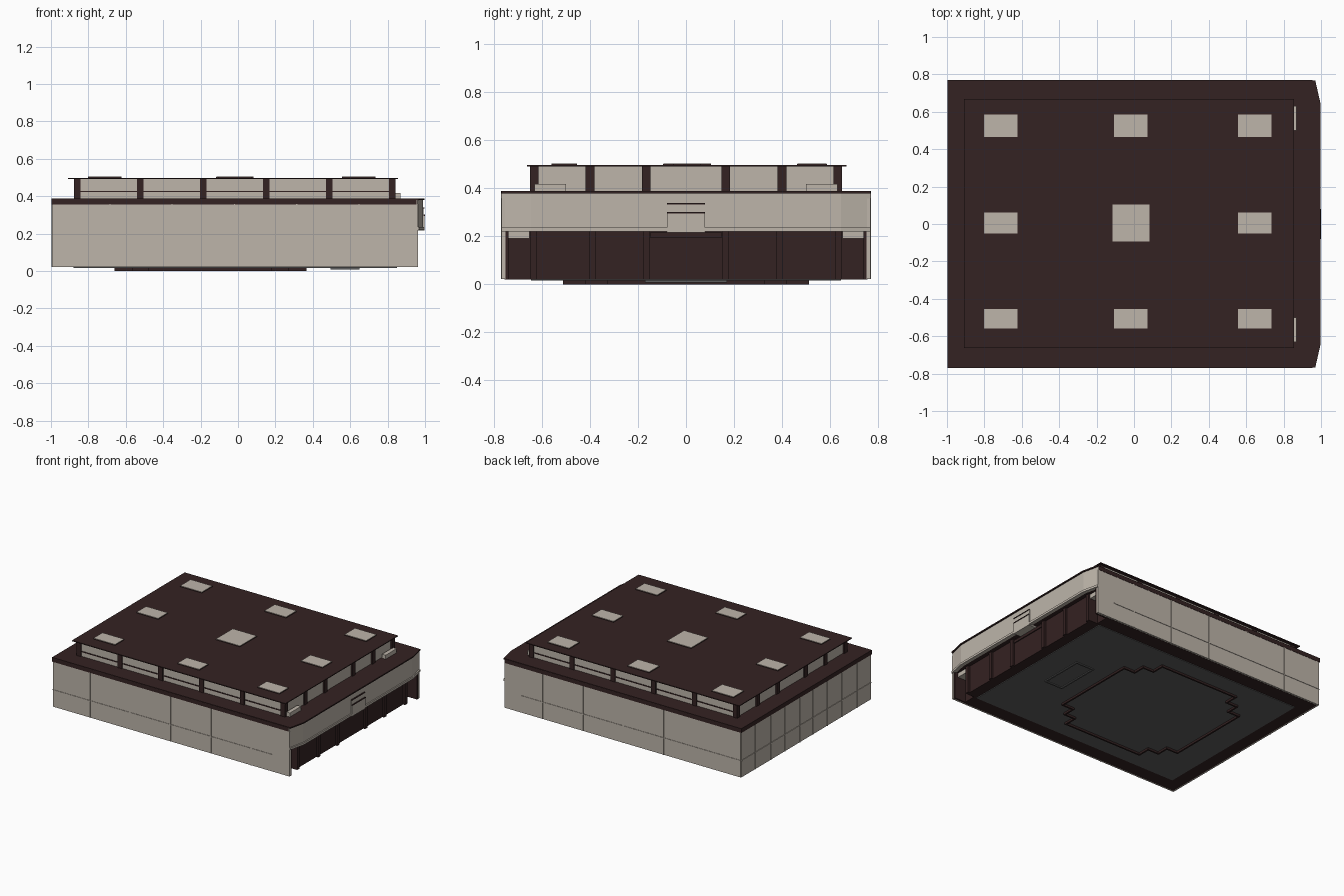
import bpy, bmesh

if "Cube" in bpy.data.objects:
    bpy.data.objects.remove(bpy.data.objects["Cube"])


def material(name, rgb):
    m = bpy.data.materials.new(name)
    m.diffuse_color = (*rgb, 1)
    m.use_nodes = True
    m.node_tree.nodes["Principled BSDF"].inputs["Base Color"].default_value = m.diffuse_color
    return m


CREAM = material("cream panel", (0.51, 0.46, 0.40))
DARK = material("dark brown", (0.034, 0.016, 0.016))
GREY = material("charcoal floor", (0.11, 0.11, 0.11))


def finish(bm, name, mat):
    bmesh.ops.recalc_face_normals(bm, faces=bm.faces)
    me = bpy.data.meshes.new(name)
    bm.to_mesh(me)
    bm.free()
    me.materials.append(mat)
    ob = bpy.data.objects.new(name, me)
    bpy.context.collection.objects.link(ob)
    return ob


def add_box(bm, x0, x1, y0, y1, z0, z1):
    vs = bmesh.ops.create_cube(bm, size=1)["verts"]
    for v in vs:
        v.co.x = x1 if v.co.x > 0 else x0
        v.co.y = y1 if v.co.y > 0 else y0
        v.co.z = z1 if v.co.z > 0 else z0


def boxes(name, mat, *dims):
    bm = bmesh.new()
    for d in dims:
        add_box(bm, *d)
    return finish(bm, name, mat)


def prism(name, mat, pts, z0, z1):
    bm = bmesh.new()
    f = bm.faces.new([bm.verts.new((x, y, z0)) for x, y in pts])
    r = bmesh.ops.extrude_face_region(bm, geom=[f])
    for g in r["geom"]:
        if isinstance(g, bmesh.types.BMVert):
            g.co.z = z1
    return finish(bm, name, mat)


def ring(name, mat, outer, inner, z0, z1):
    """Closed frame between two matching outlines."""
    bm = bmesh.new()
    loops = [[bm.verts.new((x, y, z)) for x, y in p]
             for p, z in ((outer, z0), (outer, z1), (inner, z1), (inner, z0))]
    n = len(outer)
    for a in range(4):
        p, q = loops[a], loops[(a + 1) % 4]
        for i in range(n):
            j = (i + 1) % n
            bm.faces.new((p[i], p[j], q[j], q[i]))
    return finish(bm, name, mat)


def rect(x0, x1, y0, y1):
    return [(x0, y0), (x1, y0), (x1, y1), (x0, y1)]


def mirror_y(d):
    x0, x1, y0, y1, z0, z1 = d
    return [d, (x0, x1, -y1, -y0, z0, z1)]


# --- ground storey -------------------------------------------------------
boxes("building_core", DARK, (-0.98, 0.87, -0.755, 0.755, 0.02, 0.36))
boxes("entrance_wall", DARK, (0.86, 0.93, -0.65, 0.65, 0.02, 0.36))
boxes("side_walls", CREAM, *mirror_y((-0.99, 0.963, 0.752, 0.768, 0.021, 0.357)))
boxes("rear_wall", CREAM, (-0.993, -0.975, -0.765, 0.765, 0.021, 0.357))
boxes("wall_end_linings", DARK, *mirror_y((0.86, 0.962, 0.74, 0.753, 0.02, 0.36)))

# raised panel seams on the walls
seams = []
for i in range(5):
    x = -0.685 + i * 0.333
    seams += mirror_y((x - 0.003, x + 0.003, 0.766, 0.771, 0.021, 0.357))
seams += mirror_y((-0.99, 0.82, 0.766, 0.771, 0.143, 0.149))
for y in (0.075, 0.25, 0.42, 0.6):
    seams += mirror_y((-0.997, -0.99, y - 0.003, y + 0.003, 0.021, 0.357))
seams.append((-0.997, -0.99, -0.765, 0.765, 0.143, 0.149))
boxes("panel_seams", CREAM, *seams)

# pilasters and entrance surround on the recessed wall
pil = []
for y in (0.165, 0.39, 0.635):
    pil += mirror_y((0.92, 0.945, y - 0.014, y + 0.014, 0.02, 0.225))
pil.append((0.92, 0.937, -0.15, 0.15, 0.195, 0.215))
boxes("entrance_pilasters", DARK, *pil)
boxes("alcove_panels", CREAM, *mirror_y((0.865, 0.935, 0.652, 0.74, 0.19, 0.222)))

# --- canted fascia along the entrance side -------------------------------
def facade(dx):
    return [(0.96 + dx, -0.768), (0.988 + dx, -0.645),
            (0.988 + dx, 0.645), (0.96 + dx, 0.768)]


prism("entrance_fascia", CREAM, facade(0) + facade(-0.02)[::-1], 0.222, 0.38)
prism("fascia_lip", CREAM, facade(0.009) + facade(-0.01)[::-1], 0.22, 0.236)
prism("entrance_soffit", DARK, facade(-0.01) + [(0.86, 0.76), (0.86, -0.76)], 0.226, 0.24)

# entrance canopy
boxes("entrance_canopy", CREAM,
      (0.87, 0.997, -0.08, 0.08, 0.215, 0.295),
      (0.95, 0.993, -0.08, 0.08, 0.295, 0.335))
boxes("canopy_trim", DARK, (0.96, 1.0, -0.08, 0.08, 0.295, 0.301),
      (0.96, 0.997, -0.08, 0.08, 0.333, 0.338))

# --- lower roof ----------------------------------------------------------
boxes("lower_roof_band", DARK, (-0.997, 0.955, -0.77, 0.77, 0.356, 0.385))
prism("lower_roof_cap", DARK, facade(0.009) + [(-0.997, 0.77), (-0.997, -0.77)], 0.379, 0.388)

# --- clerestory ----------------------------------------------------------
boxes("clerestory_glazing", CREAM, (-0.867, 0.832, -0.642, 0.642, 0.38, 0.492))
posts = []
for i in range(6):
    x = -0.86 + i * 0.337
    posts += mirror_y((x - 0.018, x + 0.018, 0.63, 0.65, 0.385, 0.494))
for y in (0.165, 0.4, 0.632):
    for x in (-0.867, 0.832):
        posts += mirror_y((x - 0.011, x + 0.011, y - 0.018, y + 0.018, 0.385, 0.494))
boxes("clerestory_posts", DARK, *posts)
boxes("clerestory_mullions", DARK, *mirror_y((-0.86, 0.83, 0.638, 0.646, 0.421, 0.428)))
boxes("clerestory_corner_sill", CREAM, *mirror_y((0.84, 0.87, 0.5, 0.63, 0.386, 0.418)))

# --- upper roof and skylights --------------------------------------------
boxes("upper_roof", DARK, (-0.908, 0.855, -0.662, 0.668, 0.491, 0.497))
sky, curbs = [], []
for i, x in enumerate((-0.713, -0.017, 0.645)):
    for j, y in enumerate((-0.507, 0.005, 0.525)):
        w, h = (0.1, 0.1) if i == j == 1 else (0.09, 0.057 if j == 1 else 0.054 + 0.004 * j)
        curbs.append((x - w, x + w, y - h, y + h, 0.496, 0.501))
        sky.append((x - w + 0.001, x + w - 0.001, y - h + 0.001, y + h - 0.001, 0.5, 0.504))
boxes("skylight_curbs", DARK, *curbs)
boxes("skylights", CREAM, *sky)

# --- underside -----------------------------------------------------------
boxes("floor_plate", GREY, (-0.88, 0.85, -0.645, 0.645, 0.015, 0.03))


def stepped(d):
    q = [(0.513, 0.33), (0.42, 0.33), (0.42, 0.42), (0.33, 0.42), (0.33, 0.513)]
    q = [(x - d, y - d) for x, y in q]
    half = q + [(-x, y) for x, y in q[::-1]]
    return [(x - 0.148, y) for x, y in half + [(-x, -y) for x, y in half]]


ring("floor_stepped_rim", DARK, stepped(0), stepped(0.012), 0.0, 0.02)
ring("floor_entry_rim", GREY, rect(0.495, 0.65, -0.17, 0.17),
     rect(0.507, 0.638, -0.158, 0.158), 0.008, 0.02)
